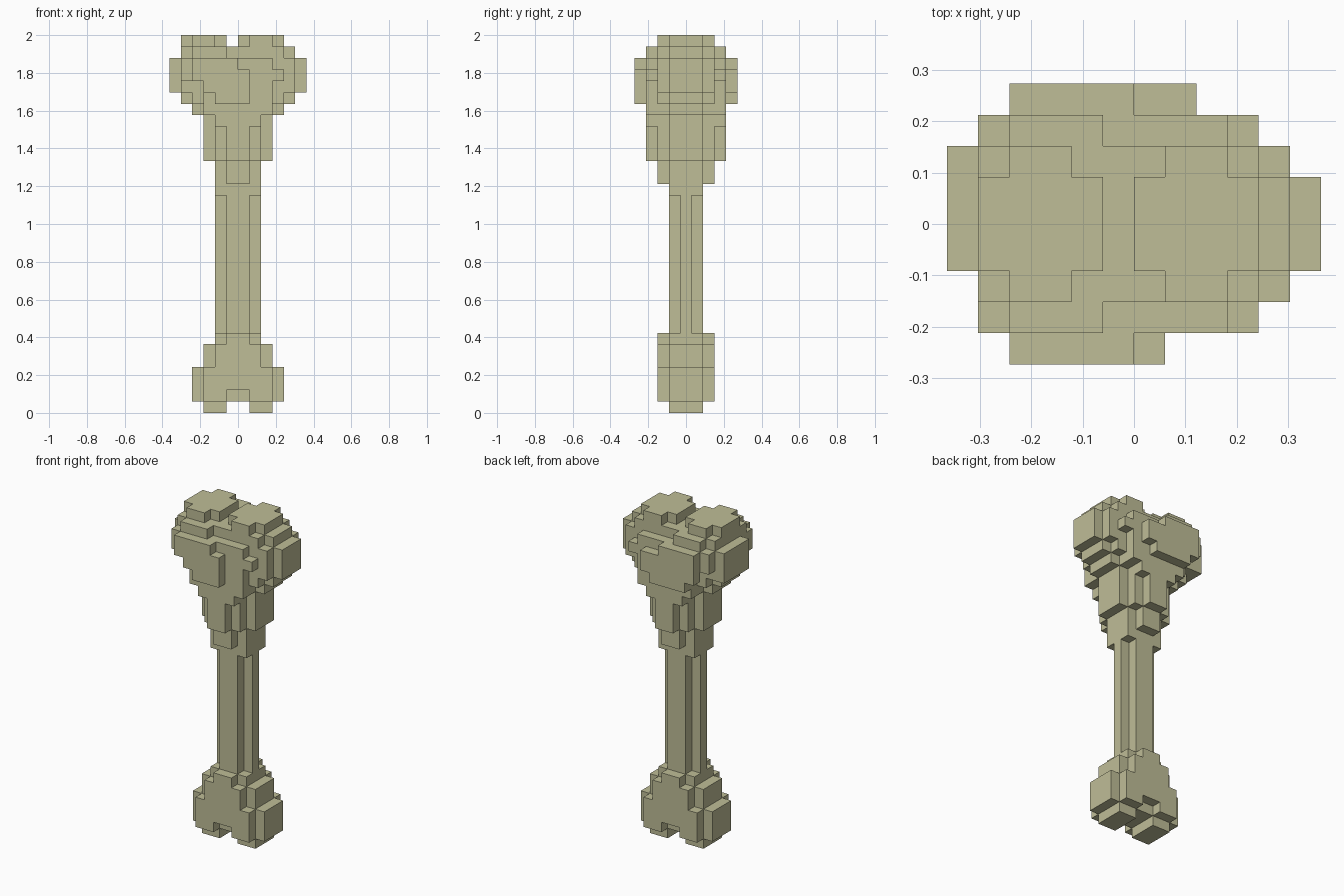
import bpy, bmesh, math
from mathutils import Vector

cube = bpy.data.objects.get("Cube")
if cube:
    bpy.data.objects.remove(cube, do_unlink=True)

U = 2 / 33  # size of one block

ivory = bpy.data.materials.new("aged_ivory")
ivory.use_nodes = True
tint = (0.52, 0.51, 0.31, 1)
ivory.diffuse_color = tint
ivory.node_tree.nodes["Principled BSDF"].inputs["Base Color"].default_value = tint


def blocks(x0, x1, y0, y1, z0, z1):
    """Cells of a box; y is counted in blocks from the centre block."""
    return {(x, y, z) for x in range(x0, x1) for y in range(y0, y1 + 1) for z in range(z0, z1)}


def sym(hx, hy, z0, z1):
    """Box centred on both axes: half width hx, hy blocks either side of the centre."""
    return blocks(-hx, hx, -hy, hy, z0, z1)


# Lower end: stepped knuckle with two feet and a notch front and back
lower = (sym(2, 1, 6, 7) | sym(1, 2, 6, 7) | sym(3, 1, 4, 6) | sym(2, 2, 4, 6)
         | sym(4, 1, 1, 4) | sym(3, 2, 1, 4)
         | blocks(-3, -1, -1, 1, 0, 1) | blocks(1, 3, -1, 1, 0, 1))
for y in (-2, 2):
    lower -= blocks(-1, 1, y, y, 1, 2)

# Shaft: cross-shaped section, squared off at its top
shaft = sym(2, 0, 7, 19) | sym(1, 1, 7, 19) | sym(2, 1, 19, 20)

# Neck: stepped flare
neck = (sym(2, 1, 20, 22) | sym(1, 2, 20, 22) | sym(3, 1, 22, 26)
        | sym(2, 2, 22, 26) | sym(1, 3, 22, 26) | sym(2, 3, 25, 26))

# Head: wide body
head = (sym(4, 1, 26, 31) | sym(3, 2, 26, 31) | sym(3, 3, 26, 31)
        | sym(5, 1, 27, 31) | sym(4, 2, 27, 31) | sym(5, 2, 28, 31)
        | sym(6, 1, 28, 31) | blocks(-6, -5, -1, 2, 28, 31)
        | blocks(-5, -3, -3, 3, 29, 31) | blocks(3, 4, -3, 3, 29, 30))
# Raised ledges under the two knobs
head |= (blocks(-4, -1, -3, 3, 31, 32) | blocks(-5, -1, -2, 2, 31, 32)
         | blocks(-1, 4, -2, 2, 31, 32) | blocks(4, 5, -1, 1, 31, 32))
# Front plate
head |= (blocks(-4, 0, -4, -4, 29, 31) | blocks(-3, 0, -4, -4, 28, 31)
         | blocks(-2, 1, -4, -4, 27, 30))
# Back plate
head |= (blocks(-4, 0, 4, 4, 28, 31) | blocks(-3, 1, 4, 4, 27, 30)
         | blocks(0, 2, 4, 4, 28, 30))


def knob(x):
    return blocks(x, x + 4, -1, 1, 32, 33) | blocks(x + 1, x + 3, -2, 2, 32, 33)


parts = {"lower_end": lower, "shaft": shaft, "neck": neck, "head": head,
         "right_knob": knob(-5), "left_knob": knob(0)}
solid = set().union(*parts.values())


def skin(name, cells):
    """Outer faces of the cells, merged into large flat faces."""
    bm = bmesh.new()
    verts = {}

    def vert(p):
        key = tuple(round(2 * c) for c in p)
        if key not in verts:
            verts[key] = bm.verts.new(p * U)
        return verts[key]

    for cell in sorted(cells):
        mid = Vector(cell) + Vector((0.5, 0, 0.5))
        for axis in range(3):
            for sign in (-1, 1):
                n, a = Vector(), Vector()
                n[axis], a[(axis + 1) % 3] = sign, 1
                if tuple(int(c + d) for c, d in zip(cell, n)) in solid:
                    continue
                b = n.cross(a)
                corners = (-a - b, a - b, a + b, b - a)
                bm.faces.new([vert(mid + (n + c) / 2) for c in corners])
    bmesh.ops.dissolve_limit(bm, angle_limit=math.radians(1),
                             verts=bm.verts, edges=bm.edges)
    mesh = bpy.data.meshes.new(name)
    bm.to_mesh(mesh)
    bm.free()
    mesh.materials.append(ivory)
    bpy.context.collection.objects.link(bpy.data.objects.new(name, mesh))


for part, cells in parts.items():
    skin(part, cells)
